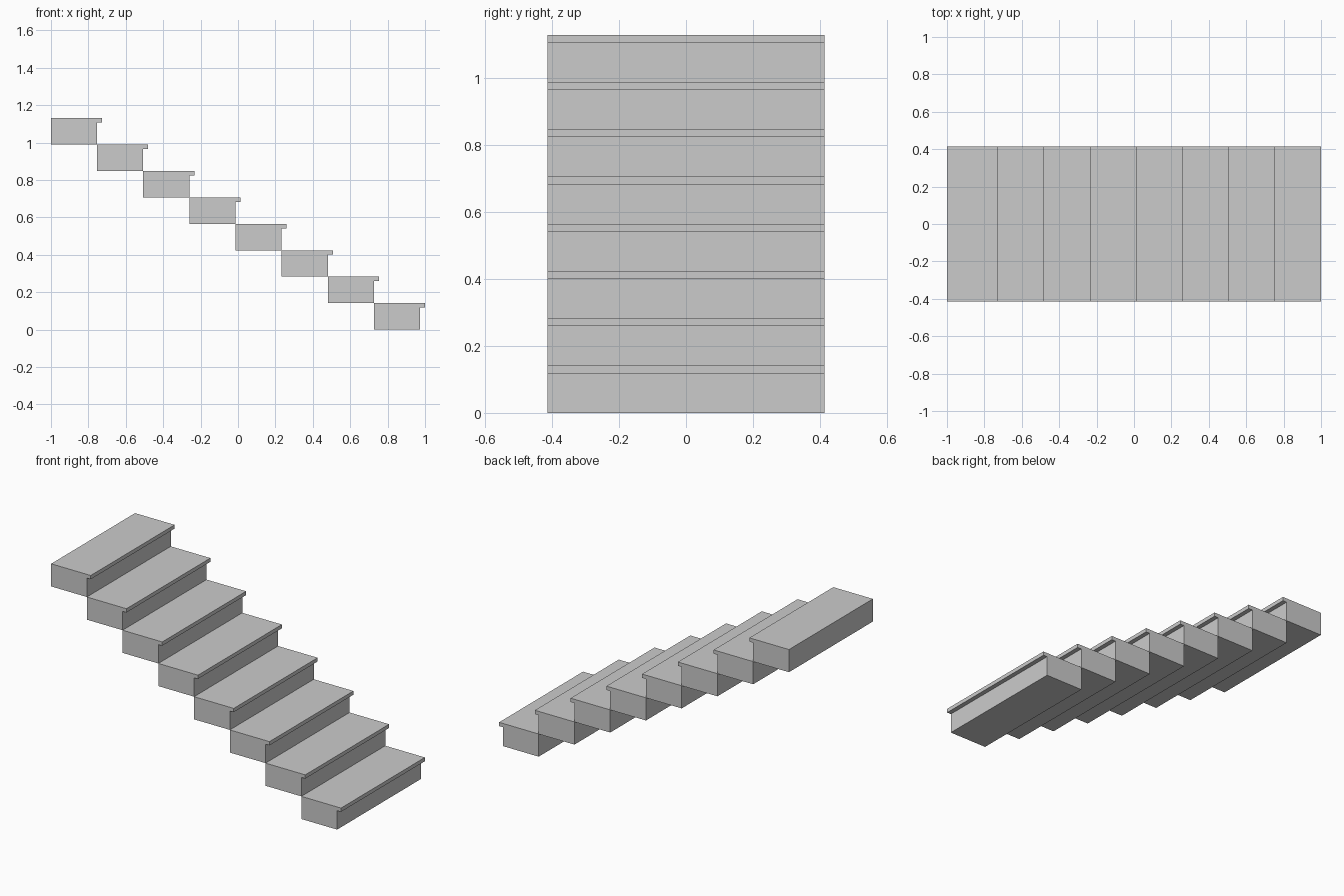
import bpy

if "Cube" in bpy.data.objects:
    bpy.data.objects.remove(bpy.data.objects["Cube"])

STEPS = 8
NOSE = 0.0265                    # tread overhang
RUN = (2.0 - NOSE) / STEPS       # depth of each step
RISE = 1.13 / STEPS              # height of each step
TREAD = 0.0235                   # tread thickness
HALF_W = 0.4135                  # half stair width


def prism(name, profile):
    """Extrude an x/z profile across the stair width."""
    n = len(profile)
    verts = [(x, y, z) for y in (-HALF_W, HALF_W) for x, z in profile]
    faces = [tuple(range(n)), tuple(reversed(range(n, 2 * n)))]
    faces += [(i, i + n, (i + 1) % n + n, (i + 1) % n) for i in range(n)]
    mesh = bpy.data.meshes.new(name)
    mesh.from_pydata(verts, [], faces)
    mesh.update()
    obj = bpy.data.objects.new(name, mesh)
    bpy.context.collection.objects.link(obj)
    return obj


# Solid steps with overhanging tread, from the top down
for i in range(STEPS):
    x0 = -1 + i * RUN
    x1 = x0 + RUN
    z1 = (STEPS - i) * RISE
    z0 = z1 - RISE
    prism(f"step_{i + 1}", [
        (x0, z0), (x1, z0), (x1, z1 - TREAD),
        (x1 + NOSE, z1 - TREAD), (x1 + NOSE, z1), (x0, z1),
    ])
